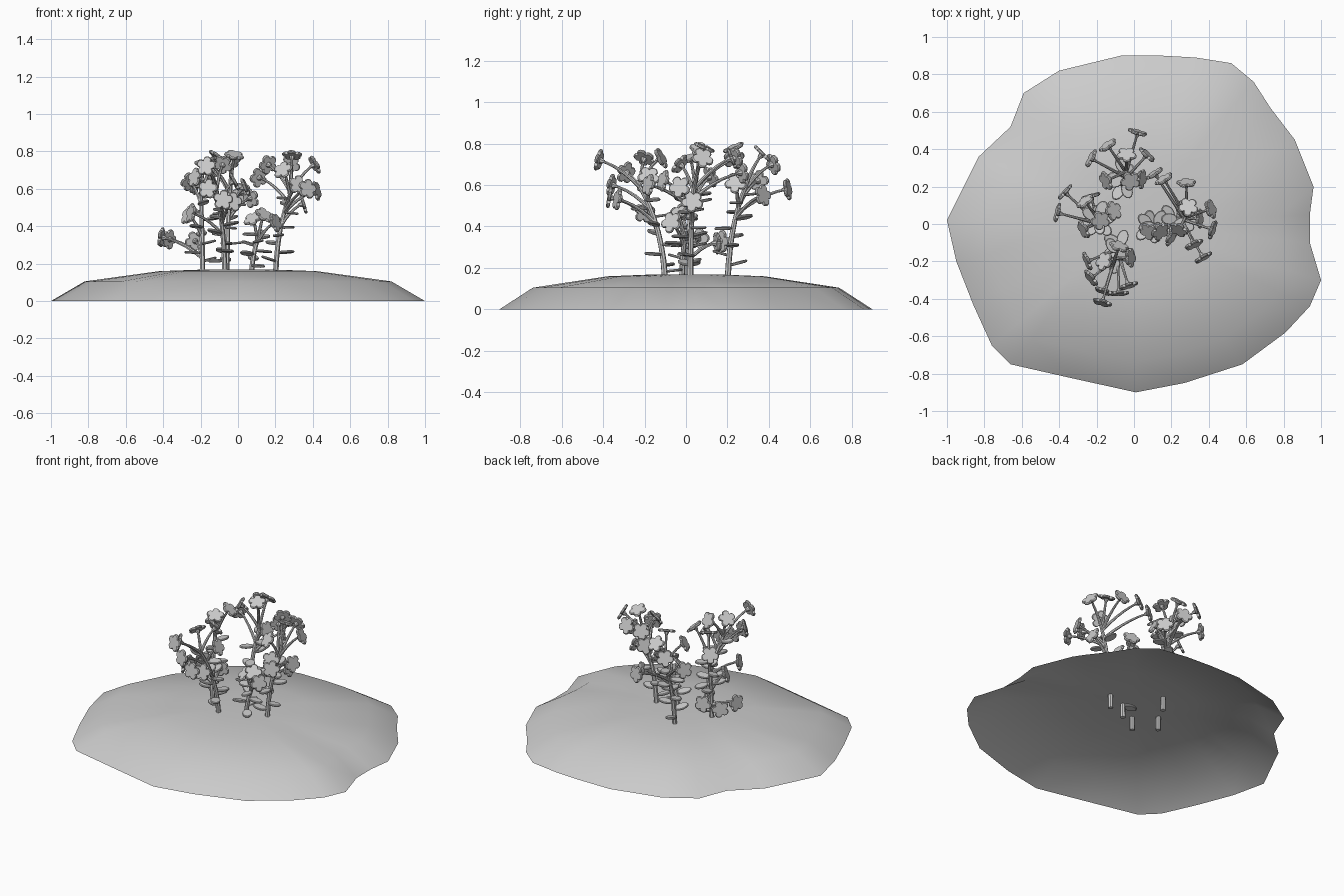
import bpy, bmesh, math, random
from mathutils import Vector

random.seed(4)
if "Cube" in bpy.data.objects:
    bpy.data.objects.remove(bpy.data.objects["Cube"])

grey = bpy.data.materials.new("plain_grey")
grey.use_nodes = True
colour = (0.6, 0.6, 0.6, 1)
grey.diffuse_color = colour
grey.node_tree.nodes["Principled BSDF"].inputs["Base Color"].default_value = colour


def finish(bm, name, angle):
    """Turn a bmesh into a named, shaded object."""
    mesh = bpy.data.meshes.new(name)
    bm.to_mesh(mesh)
    bm.free()
    mesh.materials.append(grey)
    obj = bpy.data.objects.new(name, mesh)
    bpy.context.collection.objects.link(obj)
    bpy.ops.object.select_all(action='DESELECT')
    obj.select_set(True)
    bpy.context.view_layer.objects.active = obj
    bpy.ops.object.shade_smooth_by_angle(angle=math.radians(angle))
    return obj


def bridge(bm, a, b):
    for i in range(len(a)):
        j = (i + 1) % len(a)
        bm.faces.new((a[i], a[j], b[j], b[i]))


def frame(axis):
    """Two directions square to the axis."""
    u = axis.orthogonal().normalized()
    return u, axis.cross(u).normalized()


def bend(a, b, c, t):
    """Point on a curve from a to c pulled towards b."""
    return a * (1 - t) ** 2 + b * 2 * t * (1 - t) + c * t * t


def tube(bm, a, b, c, r0, r1, steps=5, sides=7):
    prev = None
    for k in range(steps + 1):
        t = k / steps
        axis = ((b - a) * (1 - t) + (c - b) * t).normalized()
        if k == 0:
            u, v = frame(axis)
        else:
            u = (u - axis * u.dot(axis)).normalized()
            v = axis.cross(u)
        p, r = bend(a, b, c, t), r0 + (r1 - r0) * t
        ring = [bm.verts.new(p + r * (u * math.cos(q) + v * math.sin(q)))
                for q in (math.tau * i / sides for i in range(sides))]
        if prev:
            bridge(bm, prev, ring)
        else:
            bm.faces.new(ring[::-1])
        prev = ring
    bm.faces.new(prev)


def plate(bm, centre, u, v, outline, thick):
    """Thin slab with the given outline and a slightly narrowed rim."""
    n = u.cross(v).normalized()
    rings = []
    for h, s in ((-.5, .9), (-.2, 1), (.2, 1), (.5, .9)):
        rings.append([bm.verts.new(centre + n * h * thick + (u * x + v * y) * s)
                      for x, y in outline])
    for a, b in zip(rings, rings[1:]):
        bridge(bm, a, b)
    bm.faces.new(rings[0][::-1])
    bm.faces.new(rings[-1])


def petals(radius):
    pts = []
    for i in range(30):
        q = math.tau * i / 30
        r = radius * (.66 + .34 * abs(math.cos(2.5 * q)) ** .6)
        pts.append((r * math.cos(q), r * math.sin(q)))
    return pts


# Mound: open shell with an uneven rim
rim = [(-1, .02), (-.83, .36), (-.66, .52), (-.59, .7), (-.4, .82), (-.07, .9),
       (.15, .9), (.33, .89), (.52, .86), (.64, .76), (.73, .62), (.86, .45),
       (.96, .2), (.94, .05), (.94, -.1), (1, -.3), (.94, -.44), (.81, -.58),
       (.58, -.75), (.27, -.85), (.01, -.9), (-.33, -.825), (-.66, -.75),
       (-.76, -.65), (-.86, -.43), (-.95, -.2)]
bm = bmesh.new()
prev = None
for scale, z in ((1, 0), (.82, .105), (.42, .16), (.2, .168)):
    ring = [bm.verts.new((x * scale, y * scale, z)) for x, y in rim]
    if prev:
        bridge(bm, prev, ring)
    prev = ring
top = bm.verts.new((0, 0, .17))
for i in range(len(prev)):
    bm.faces.new((prev[i - 1], prev[i], top))
bmesh.ops.recalc_face_normals(bm, faces=bm.faces)
if top.normal.z < 0:
    bmesh.ops.reverse_faces(bm, faces=bm.faces)
finish(bm, "mound", 50)

# Plants: stem base, stem tip, bloom centres
plants = {
    "front": ((-.07, -.1, .08), (-.12, -.24, .62),
              [(-.17, -.42, .72), (-.03, -.33, .53), (-.16, -.36, .6),
               (-.23, -.29, .66), (-.08, -.37, .54), (-.08, -.12, .73),
               (-.16, -.2, .73), (-.02, -.18, .64), (-.25, -.2, .47)]),
    "right": ((-.19, 0, .08), (-.2, .05, .6),
              [(-.41, .06, .34), (-.37, .17, .33), (-.23, .15, .32),
               (-.18, .02, .73), (-.11, .07, .77), (-.27, -.03, .46),
               (-.26, .12, .64)]),
    "back": ((-.06, .2, .08), (-.04, .29, .6),
             [(-.23, .35, .62), (-.14, .42, .7), (.02, .49, .58),
              (.07, .37, .55), (-.02, .23, .78), (-.04, .37, .75),
              (-.15, .23, .73), (.04, .24, .61)]),
    "left": ((.2, .02, .08), (.29, .04, .6),
             [(.28, .22, .73), (.16, .24, .73), (.29, .09, .78),
              (.41, .08, .73), (.32, -.11, .62), (.37, -.18, .6),
              (.42, -.03, .59), (.24, -.03, .7), (.35, .03, .52),
              (.11, .27, .66)]),
    "middle": ((.07, -.02, .08), (.13, 0, .38),
               [(.14, -.04, .46), (.08, -.04, .44), (.2, -.07, .42)]),
}

for side, (base, tip, heads) in plants.items():
    a, c = Vector(base), Vector(tip)
    b = Vector((a.x, a.y, (a.z + c.z) / 2 + .05))

    # Main stem with a branch to each bloom
    bm = bmesh.new()
    tube(bm, a, b, c, .016, .01, 8)
    aims = []
    for head in heads:
        h = Vector(head)
        t = max(.25, min(.95, (h.z - .14 - a.z) / (c.z - a.z)))
        start = bend(a, b, c, t)
        elbow = (start + h) / 2 + Vector((0, 0, .04))
        tube(bm, start, elbow, h, .01, .006)
        aims.append((h, (h - elbow).normalized()))
    finish(bm, side + "_stem", 40)

    # Five-petal blooms facing away from their branch
    bm = bmesh.new()
    for h, aim in aims:
        u, v = frame(aim)
        plate(bm, h, u, v, petals(.055), .016)
        tube(bm, h - aim * .03, h - aim * .015, h, .007, .02, 2)
    finish(bm, side + "_blooms", 35)

    # Oval leaves spiralling up the stem
    bm = bmesh.new()
    oval = [(.045 * math.cos(math.tau * i / 12), .03 * math.sin(math.tau * i / 12))
            for i in range(12)]
    for k in range(9):
        q = k * 2.4 + len(heads)
        t = .22 + .75 * k / 9
        out = Vector((math.cos(q), math.sin(q), random.uniform(-.1, .3))).normalized()
        across = Vector((-math.sin(q), math.cos(q), random.uniform(-.2, .2))).normalized()
        plate(bm, bend(a, b, c, t) + out * .05, out, across, oval, .012)
    finish(bm, side + "_leaves", 35)
